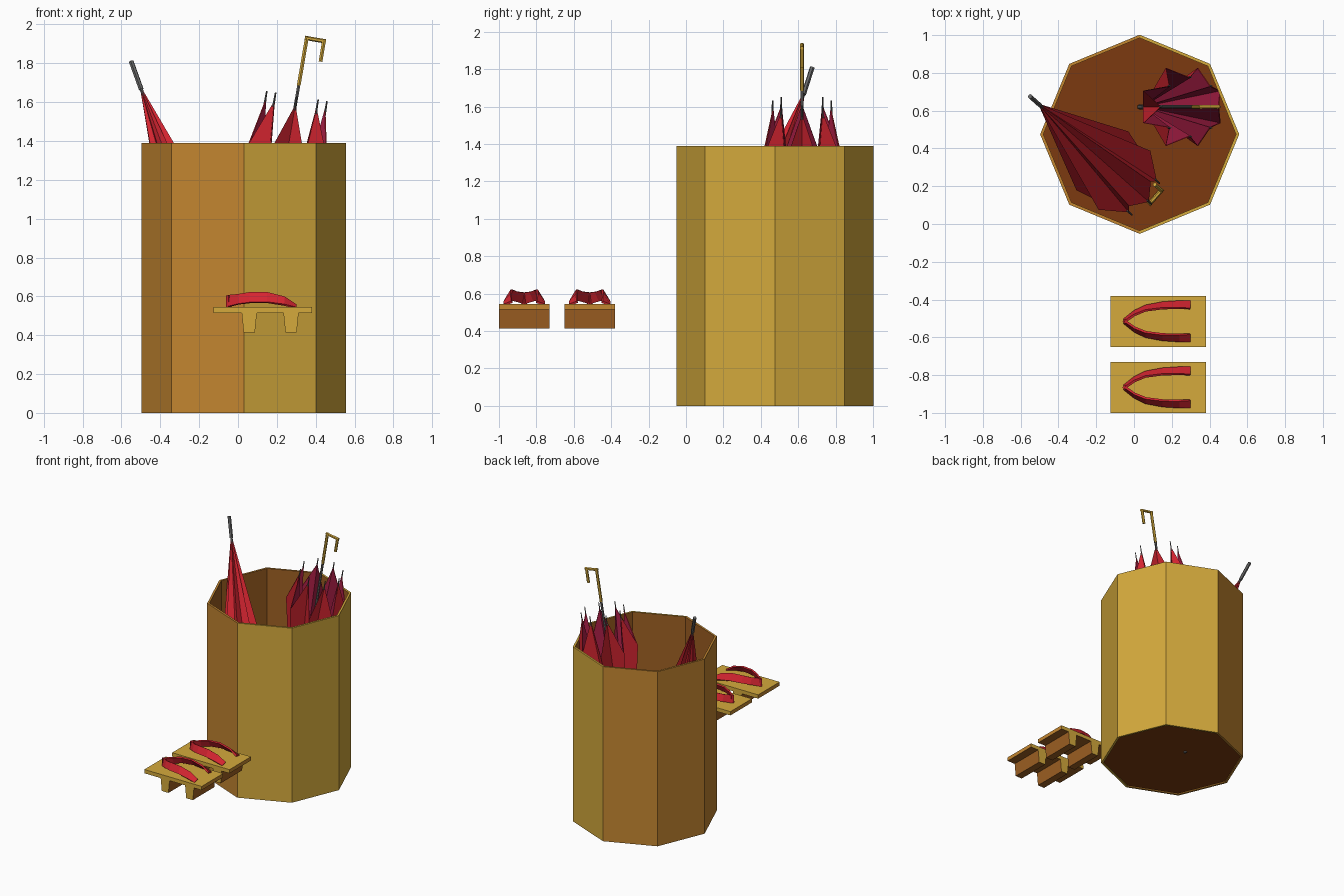
import bpy, bmesh, math
from mathutils import Matrix, Vector

if "Cube" in bpy.data.objects:
    bpy.data.objects.remove(bpy.data.objects["Cube"])


def mat(name, r, g, b):
    m = bpy.data.materials.new(name)
    m.diffuse_color = (r, g, b, 1)
    m.use_nodes = True
    m.node_tree.nodes["Principled BSDF"].inputs["Base Color"].default_value = m.diffuse_color
    return m


GOLD = mat("gold wood", 0.66, 0.40, 0.045)
ORANGE = mat("orange wood", 0.55, 0.24, 0.03)
BROWN = mat("brown wood", 0.34, 0.115, 0.016)
DARK = mat("dark brown", 0.20, 0.042, 0.005)
RED = mat("red", 0.66, 0.018, 0.03)
CRIMSON = mat("crimson lining", 0.36, 0.012, 0.055)
GREY = mat("grey metal", 0.13, 0.13, 0.13)


def make(name, bm, *mats, recalc=True):
    if recalc:
        bmesh.ops.recalc_face_normals(bm, faces=bm.faces)
    me = bpy.data.meshes.new(name)
    bm.to_mesh(me)
    bm.free()
    for m in mats:
        me.materials.append(m)
    ob = bpy.data.objects.new(name, me)
    bpy.context.collection.objects.link(ob)
    return ob


def solidify(ob, thickness, inner=0):
    s = ob.modifiers.new("thickness", 'SOLIDIFY')
    s.thickness = thickness
    s.offset = -1
    s.material_offset = inner


def tube(bm, a, b, r1, r2, sides=6):
    a, b = Vector(a), Vector(b)
    d = b - a
    m = Matrix.Translation((a + b) / 2) @ d.to_track_quat('Z', 'Y').to_matrix().to_4x4()
    bmesh.ops.create_cone(bm, cap_ends=True, segments=sides, radius1=r1,
                          radius2=r2, depth=d.length, matrix=m)


# Octagonal stand: half gold, half orange, brown inside, recessed dark floor
def barrel():
    bm = bmesh.new()
    rings = []
    for r, z in ((0.51, 0.008), (0.51, 0), (0.527, 0), (0.527, 1.39), (0.51, 1.39), (0.51, 0.02)):
        rings.append([bm.verts.new((0.03 + r * math.cos(i * math.pi / 4),
                                    0.475 + r * math.sin(i * math.pi / 4), z)) for i in range(8)])
    for k in range(5):
        for i in range(8):
            j = (i + 1) % 8
            f = bm.faces.new((rings[k][i], rings[k][j], rings[k + 1][j], rings[k + 1][i]))
            if k == 4:
                f.material_index = 2
            else:
                f.material_index = 0 if f.calc_center_median().x > 0.03 else 1
    for ring in (rings[0], rings[5]):
        bm.faces.new(ring).material_index = 3
    make("stand_barrel", bm, GOLD, ORANGE, BROWN, DARK)


# Umbrella: tip at the local origin, axis along local z, hook towards local x
def umbrella(label, tip, axis, side):
    z = Vector(axis).normalized()
    y = z.cross(Vector(side)).normalized()
    x = y.cross(z)
    frame = Matrix((x, y, z)).transposed().to_4x4()
    frame.translation = tip

    # folded canopy: rib ends stand high, panel middles sag lower and wider
    bm = bmesh.new()
    apex = bm.verts.new((0, 0, 0.13))
    edge, ends = [], []
    for i in range(16):
        a = i * math.pi / 8
        r, h = (0.157, 1.61) if i % 2 == 0 else (0.225, 1.36)
        p = Vector((r * math.cos(a), r * math.sin(a), h))
        edge.append(bm.verts.new(p))
        if i % 2 == 0:
            ends.append(p)
    for i in range(16):
        bm.faces.new((apex, edge[(i + 1) % 16], edge[i]))
    canopy = make(label + "_canopy", bm, RED, CRIMSON, recalc=False)
    solidify(canopy, 0.005, 1)

    # metal shaft, ferrule and rib ends
    bm = bmesh.new()
    tube(bm, (0, 0, 0), (0, 0, 0.16), 0.013, 0.013)
    tube(bm, (0, 0, 0.16), (0, 0, 1.72), 0.009, 0.009)
    for p in ends:
        tube(bm, p - Vector((0, 0, 0.03)), p + Vector((0, 0, 0.045)), 0.006, 0.004, 4)
    metal = make(label + "_metal", bm, GREY)

    # wooden hooked handle
    bm = bmesh.new()
    tube(bm, (0, 0, 1.71), (0, 0, 1.965), 0.011, 0.011)
    tube(bm, (-0.01, 0, 1.957), (0.1, 0, 1.957), 0.011, 0.011)
    tube(bm, (0.09, 0, 1.957), (0.09, 0, 1.85), 0.011, 0.011)
    handle = make(label + "_handle", bm, GOLD)
    for ob in (canopy, metal, handle):
        ob.matrix_world = frame


# Wooden clog: platform, two tapered teeth, V-shaped strap
def clog(label, cy):
    def profile(pts, name):
        bm = bmesh.new()
        a = [bm.verts.new((px, cy - 0.135, pz)) for px, pz in pts]
        b = [bm.verts.new((px, cy + 0.135, pz)) for px, pz in pts]
        n = len(pts)
        bm.faces.new(a)
        bm.faces.new(b)
        for i in range(n):
            bm.faces.new((a[i], a[(i + 1) % n], b[(i + 1) % n], b[i]))
        bmesh.ops.recalc_face_normals(bm, faces=bm.faces)
        for f in bm.faces:
            f.normal_update()
            if abs(f.normal.x) > 0.8:
                f.material_index = 1 if name == "platform" else 2
            elif f.normal.z < -0.8:
                f.material_index = 2
        make(label + "_" + name, bm, GOLD, ORANGE, BROWN)

    profile([(-0.125, 0.515), (0.38, 0.515), (0.38, 0.545), (-0.125, 0.545)], "platform")
    for name, c in (("front_tooth", 0.058), ("rear_tooth", 0.273)):
        profile([(c - 0.029, 0.415), (c + 0.029, 0.415), (c + 0.039, 0.515), (c - 0.039, 0.515)], name)

    # strap band: x, inner y, top z, outer y, lower z
    band = [(-0.055, 0.0, 0.607, 0.014, 0.548), (0.0, 0.038, 0.612, 0.058, 0.562),
            (0.06, 0.062, 0.622, 0.087, 0.57), (0.15, 0.073, 0.622, 0.104, 0.572),
            (0.24, 0.074, 0.6, 0.11, 0.56), (0.30, 0.07, 0.56, 0.11, 0.545)]
    for word, s in (("left", 1), ("right", -1)):
        bm = bmesh.new()
        rows = [(bm.verts.new((px, cy + s * yi, zt)), bm.verts.new((px, cy + s * yo, zl)))
                for px, yi, zt, yo, zl in band]
        for p, q in zip(rows, rows[1:]):
            f = (p[0], p[1], q[1], q[0])
            bm.faces.new(f if s > 0 else f[::-1])
        bm.normal_update()
        if sum(f.normal.y * s for f in bm.faces) < 0:
            bmesh.ops.reverse_faces(bm, faces=bm.faces)
        solidify(make(label + "_" + word + "_strap", bm, RED, recalc=False), 0.012)
    bm = bmesh.new()
    tube(bm, (-0.048, cy, 0.54), (-0.048, cy, 0.605), 0.014, 0.014, 4)
    make(label + "_toe_post", bm, RED)


barrel()
umbrella("upright_umbrella", (0.026, 0.62, 0.0), (0.17, 0, 1), (1, 0, 0))
umbrella("leaning_umbrella", (-0.55, 0.675, 1.81), (0.36, -0.32, -1), (0.66, 0.75, 0))
clog("left_clog", -0.515)
clog("right_clog", -0.865)
